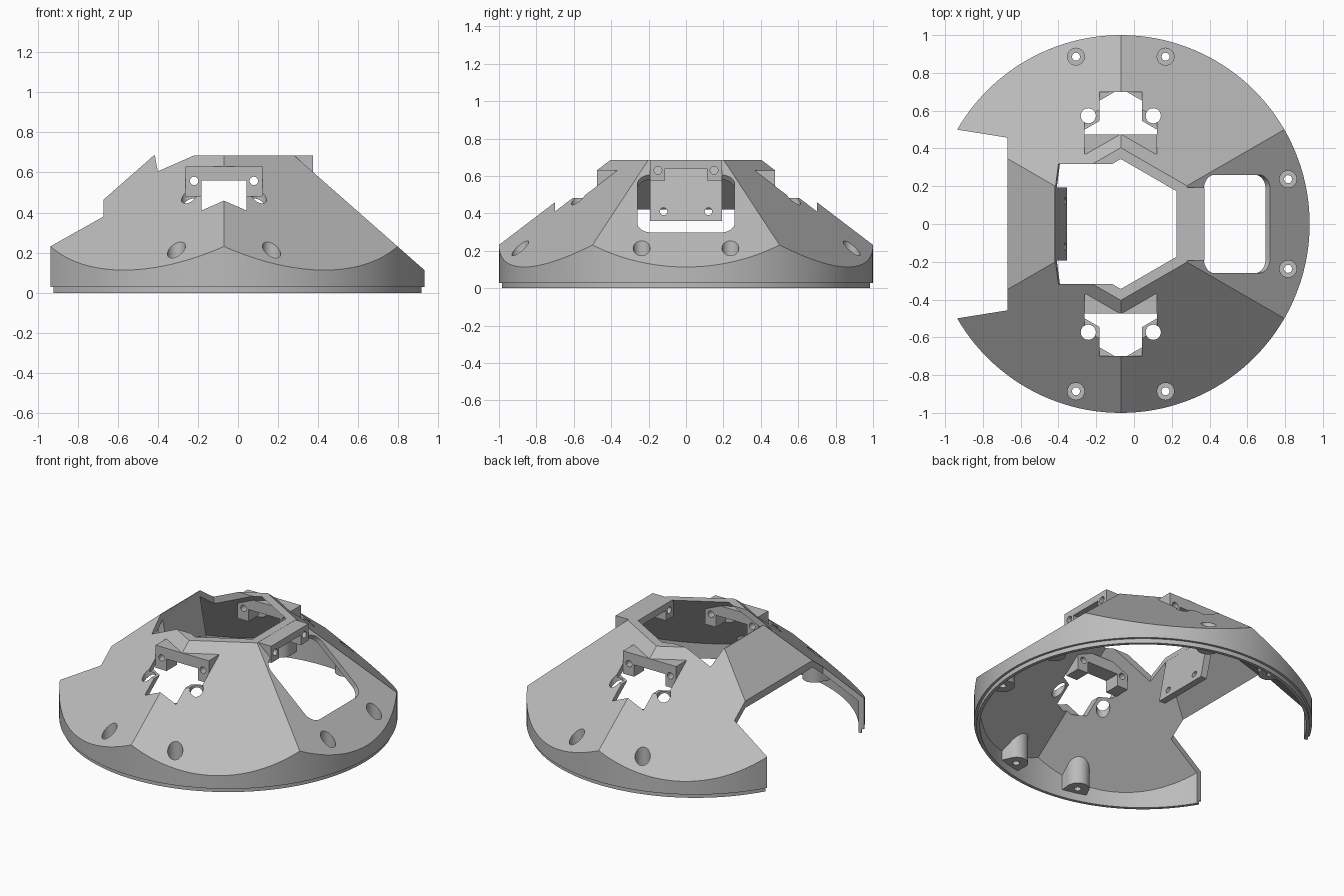
import bpy, bmesh, math
from mathutils import Matrix, Vector

if "Cube" in bpy.data.objects:
    bpy.data.objects.remove(bpy.data.objects["Cube"], do_unlink=True)

CX = -0.07                      # axis of the round base
SLOPE, TOP, TOP_A = 0.88, 0.685, 0.35
WALL = 0.052                    # horizontal wall thickness

grey = bpy.data.materials.new("plain grey")
grey.use_nodes = True
grey.diffuse_color = (0.5, 0.5, 0.5, 1)
grey.node_tree.nodes["Principled BSDF"].inputs["Base Color"].default_value = (0.5, 0.5, 0.5, 1)


def loft(name, sections, matrix=None):
    """Closed solid through matching rings of points."""
    bm = bmesh.new()
    rings = [[bm.verts.new(p) for p in s] for s in sections]
    n = len(rings[0])
    bm.faces.new(rings[0][::-1])
    bm.faces.new(rings[-1])
    for a, b in zip(rings, rings[1:]):
        for i in range(n):
            j = (i + 1) % n
            bm.faces.new((a[i], a[j], b[j], b[i]))
    if matrix:
        bm.transform(matrix)
    bmesh.ops.recalc_face_normals(bm, faces=bm.faces)
    me = bpy.data.meshes.new(name)
    bm.to_mesh(me)
    bm.free()
    me.materials.append(grey)
    ob = bpy.data.objects.new(name, me)
    bpy.context.scene.collection.objects.link(ob)
    return ob


def prism(name, pts, z0, z1, matrix=None):
    return loft(name, [[(x, y, z) for x, y in pts] for z in (z0, z1)], matrix)


def box(name, x0, x1, y0, y1, z0, z1):
    return prism(name, [(x0, y0), (x1, y0), (x1, y1), (x0, y1)], z0, z1)


def ring(r, n, z, turn=0.0, cx=0.0):
    return [(cx + r * math.cos(turn + math.tau * i / n), r * math.sin(turn + math.tau * i / n), z)
            for i in range(n)]


def lathe(name, profile, n=144):
    return loft(name, [ring(r, n, z, 0, CX) for r, z in profile])


def hex_frustum(name, inset, z0, z1):
    def section(z):
        a = TOP_A + (TOP - z) / SLOPE - inset
        return ring(a / math.cos(math.pi / 6), 6, z, math.pi / 6, CX)
    return loft(name, [section(z0), section(z1)])


def rod(r, start, end, n=32):
    start, end = Vector(start), Vector(end)
    d = end - start
    m = Matrix.Translation(start) @ d.to_track_quat('Z', 'Y').to_matrix().to_4x4()
    return loft("rod_cutter", [ring(r, n, 0), ring(r, n, d.length)], m)


def boolean(ob, tool, op='DIFFERENCE', keep=False):
    mod = ob.modifiers.new("cut", 'BOOLEAN')
    mod.operation, mod.solver, mod.object = op, 'EXACT', tool
    bpy.context.view_layer.update()
    me = bpy.data.meshes.new_from_object(ob.evaluated_get(bpy.context.evaluated_depsgraph_get()))
    ob.modifiers.remove(mod)
    ob.data = me
    if not keep:
        bpy.data.objects.remove(tool, do_unlink=True)


# Faceted shell: hexagonal pyramid trimmed by a round base with a stepped lip
shell = lathe("shell", [(0.985, 0), (0.985, 0.028), (1, 0.028), (1, 0.9)])
boolean(shell, hex_frustum("outer_trim", 0, -0.1, TOP), 'INTERSECT')
cavity = lathe("cavity", [(0.965, -0.05), (0.965, 0.9)])
boolean(cavity, hex_frustum("inner_trim", WALL, -0.2, 0.76), 'INTERSECT')

# Screw bosses left standing inside the cavity
screw_angles = [math.radians(a) for a in (15, 75, 105, -15, -75, -105)]
arc = [(0.915 + 0.07 * math.cos(t), 0.07 * math.sin(t))
       for t in [math.pi * (0.5 + i / 12) for i in range(13)]]
for a in screw_angles:
    m = Matrix.Translation((CX, 0, 0)) @ Matrix.Rotation(a, 4, 'Z')
    boolean(cavity, prism("boss", [(1.02, 0.09)] + arc + [(1.02, -0.09)], 0.05, 0.5, m))
boolean(shell, cavity)

# Counterbored screw holes
for a in screw_angles:
    x, y = CX + 0.917 * math.cos(a), 0.917 * math.sin(a)
    boolean(shell, rod(0.045, (x, y, 0.1), (x, y, 0.5)))
    boolean(shell, rod(0.021, (x, y, 0.01), (x, y, 0.3)))

# Open notch on the right side
boolean(shell, prism("notch", [(-0.67, -0.457), (-0.67, 0.457), (-1.2, 0.542), (-1.2, -0.542)], -0.1, 1))

# Rounded window cut square to the left facet
hw, hy, r = 0.233, 0.26, 0.075
corners = []
for k, (sx, sy) in enumerate([(1, 1), (-1, 1), (-1, -1), (1, -1)]):
    for i in range(9):
        t = math.pi / 2 * (k + i / 8)
        corners.append((sx * (hw - r) + r * math.cos(t), sy * (hy - r) + r * math.sin(t)))
tilt = Matrix.Translation((0.545, 0, 0.452)) @ Matrix.Rotation(math.atan(SLOPE), 4, 'Y')
boolean(shell, prism("window", corners, -0.08, 0.15, tilt))

# Square enlargement of the top opening, ending on a steep slanted plane
XZ = Matrix.Rotation(math.pi / 2, 4, 'X')    # profile (x, z) swept along y
boolean(shell, prism("top_slot", [(-0.355, 0.36), (-0.1, 0.36), (-0.1, 0.8), (-0.436, 0.8)],
                     -0.318, 0.318, XZ))

# Slanted mounting plate below the right facet
plate = prism("slanted_plate", [(-0.419, 0.684), (-0.415, 0.684), (-0.355, 0.36), (-0.4, 0.36),
                                (-0.455, 0.652)], -0.192, 0.192, XZ)
for y in (-0.12, 0.12):
    boolean(plate, rod(0.02, (-0.6, y, 0.41), (-0.2, y, 0.41)))

# Front and back brackets with the pockets in front of them
parts = [shell, plate]
for name, s in (("front_bracket", -1), ("back_bracket", 1)):
    lo, hi = sorted((s * 0.475, s * 0.85))
    boolean(shell, box("pocket", CX - 0.192, CX + 0.192, lo, hi, 0.482, 0.9))
    for dx in (-0.172, 0.172):
        boolean(shell, rod(0.04, (CX + dx, s * 0.573, 0.3), (CX + dx, s * 0.573, 0.8)))
    lo, hi = sorted((s * 0.37, s * 0.475))
    bracket = box(name, CX - 0.192, CX + 0.192, lo, hi, 0.482, 0.63)
    lo, hi = sorted((s * 0.33, s * 0.7))
    gap = box("gap", CX - 0.113, CX + 0.113, lo, hi, 0.4, 0.56)
    boolean(bracket, gap, keep=True)
    boolean(shell, gap)
    for dx in (-0.149, 0.149):
        hole = rod(0.021, (CX + dx, s * 0.25, 0.558), (CX + dx, s * 0.6, 0.558))
        boolean(bracket, hole, keep=True)
        boolean(shell, hole)
    parts.append(bracket)

# Left bracket above the window
bracket = box("left_bracket", 0.225, 0.374, -0.192, 0.192, 0.575, 0.6845)
gap = box("gap", 0.15, 0.45, -0.113, 0.113, 0.5, 0.64)
boolean(bracket, gap, keep=True)
boolean(shell, gap)
for y in (-0.15, 0.15):
    hole = rod(0.021, (0.15, y, 0.63), (0.5, y, 0.63))
    boolean(bracket, hole, keep=True)
    boolean(shell, hole)
parts.append(bracket)

# Smooth curved walls, sharp creases
bpy.ops.object.select_all(action='DESELECT')
for ob in parts:
    ob.select_set(True)
bpy.context.view_layer.objects.active = shell
bpy.ops.object.shade_smooth_by_angle(angle=math.radians(20))
